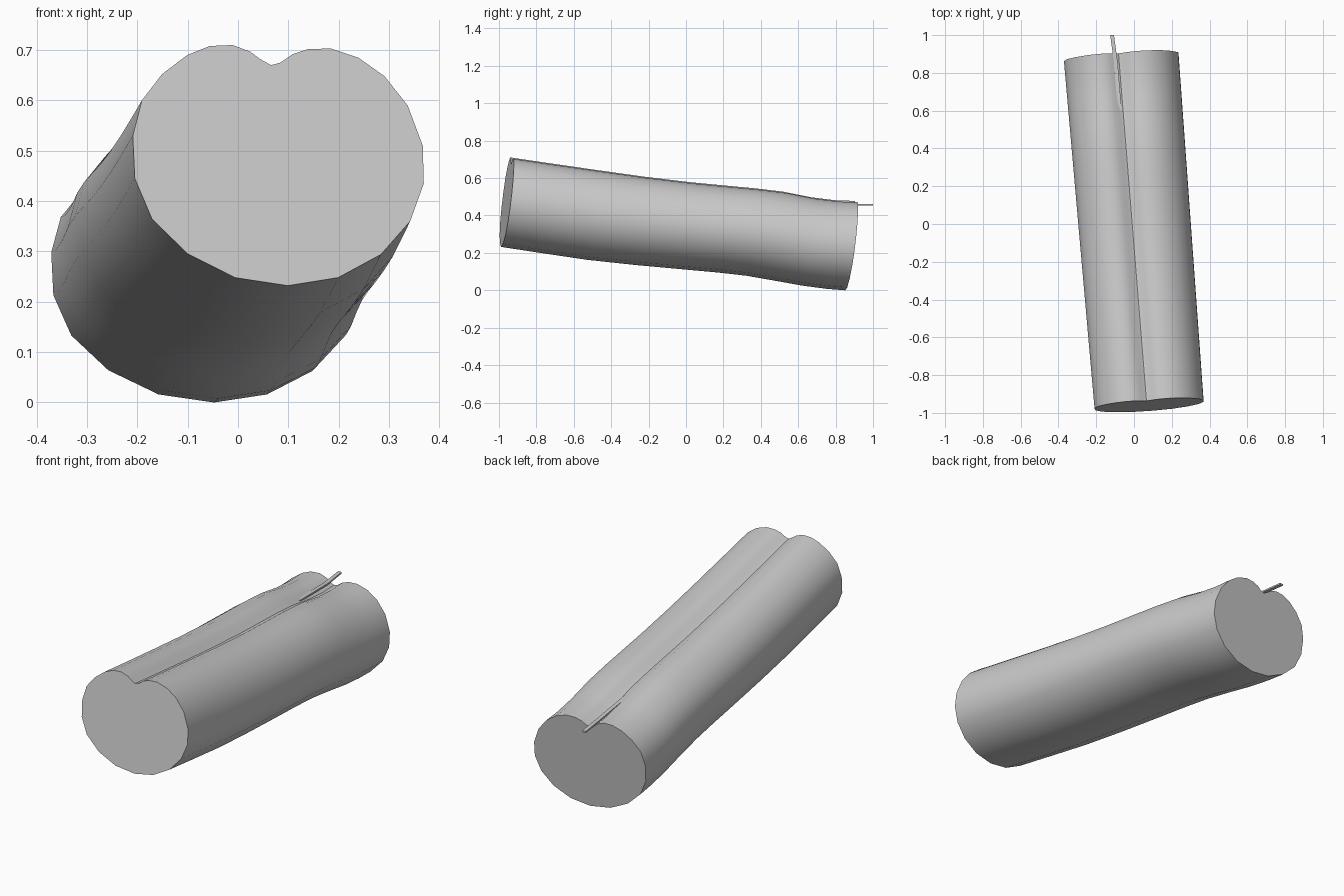
import bpy, bmesh, math
from mathutils import Vector

if "Cube" in bpy.data.objects:
    bpy.data.objects.remove(bpy.data.objects["Cube"])

grey = bpy.data.materials.new("light_grey")
grey.diffuse_color = (0.6, 0.6, 0.6, 1)
grey.use_nodes = True
grey.node_tree.nodes["Principled BSDF"].inputs["Base Color"].default_value = grey.diffuse_color

# Cross-section with a groove on top, as (x, z) at the front end
PROFILE = [(-.01, .71), (-.055, .708), (-.10, .69), (-.15, .652), (-.19, .60),
           (-.208, .53), (-.204, .445), (-.17, .365), (-.10, .296), (-.005, .248),
           (.10, .232), (.20, .248), (.285, .294), (.343, .36), (.37, .435),
           (.368, .51), (.338, .59), (.292, .648), (.24, .685), (.185, .703),
           (.14, .702), (.11, .692), (.085, .675), (.067, .67), (.045, .682),
           (.025, .697)]
# Stations along the length: centre y, bottom z, top z
STATIONS = [(-.96, .232, .71), (-.73, .197, .676), (-.5, .163, .643),
            (-.25, .136, .608), (0, .113, .578), (.2, .095, .559),
            (.35, .078, .545), (.5, .052, .527), (.65, .025, .497),
            (.78, .008, .481), (.88, 0, .478)]


def make_object(name, bm):
    bmesh.ops.recalc_face_normals(bm, faces=bm.faces)
    mesh = bpy.data.meshes.new(name)
    bm.to_mesh(mesh)
    bm.free()
    mesh.materials.append(grey)
    obj = bpy.data.objects.new(name, mesh)
    bpy.context.collection.objects.link(obj)
    return obj


def loft(bm, rings):
    rows = [[bm.verts.new(p) for p in ring] for ring in rings]
    n = len(rows[0])
    for a, b in zip(rows, rows[1:]):
        for i in range(n):
            j = (i + 1) % n
            bm.faces.new((a[i], a[j], b[j], b[i]))
    bm.faces.new(rows[0])
    bm.faces.new(rows[-1])


def section(y, bottom, top):
    """Cross-section lying square to the tilted axis."""
    t = (y + .96) / 1.84
    cx, cz = .08 - .1475 * t, (top + bottom) / 2
    ring = []
    for px, pz in PROFILE:
        dx = (px - .081) * (1 + .05 * t)
        dz = (pz - .471) * (top - bottom) / .478
        ring.append((cx + dx, y + .08 * dx + .125 * dz, cz + dz))
    return ring


# Grooved log body
bm = bmesh.new()
loft(bm, [section(*s) for s in STATIONS])
body = make_object("grooved_body", bm)
bpy.context.view_layer.objects.active = body
body.select_set(True)
bpy.ops.object.shade_smooth_by_angle(angle=math.radians(40))

# Thin strip lying in the groove and poking out of the back
bm = bmesh.new()
path = [Vector((-.075, .6, .475)), Vector((-.097, .86, .458)), Vector((-.116, 1.0, .458))]
loft(bm, [[p + Vector((sx * .01, 0, sz * .004))
           for sx, sz in ((-1, -1), (1, -1), (1, 1), (-1, 1))] for p in path])
make_object("groove_strip", bm)
